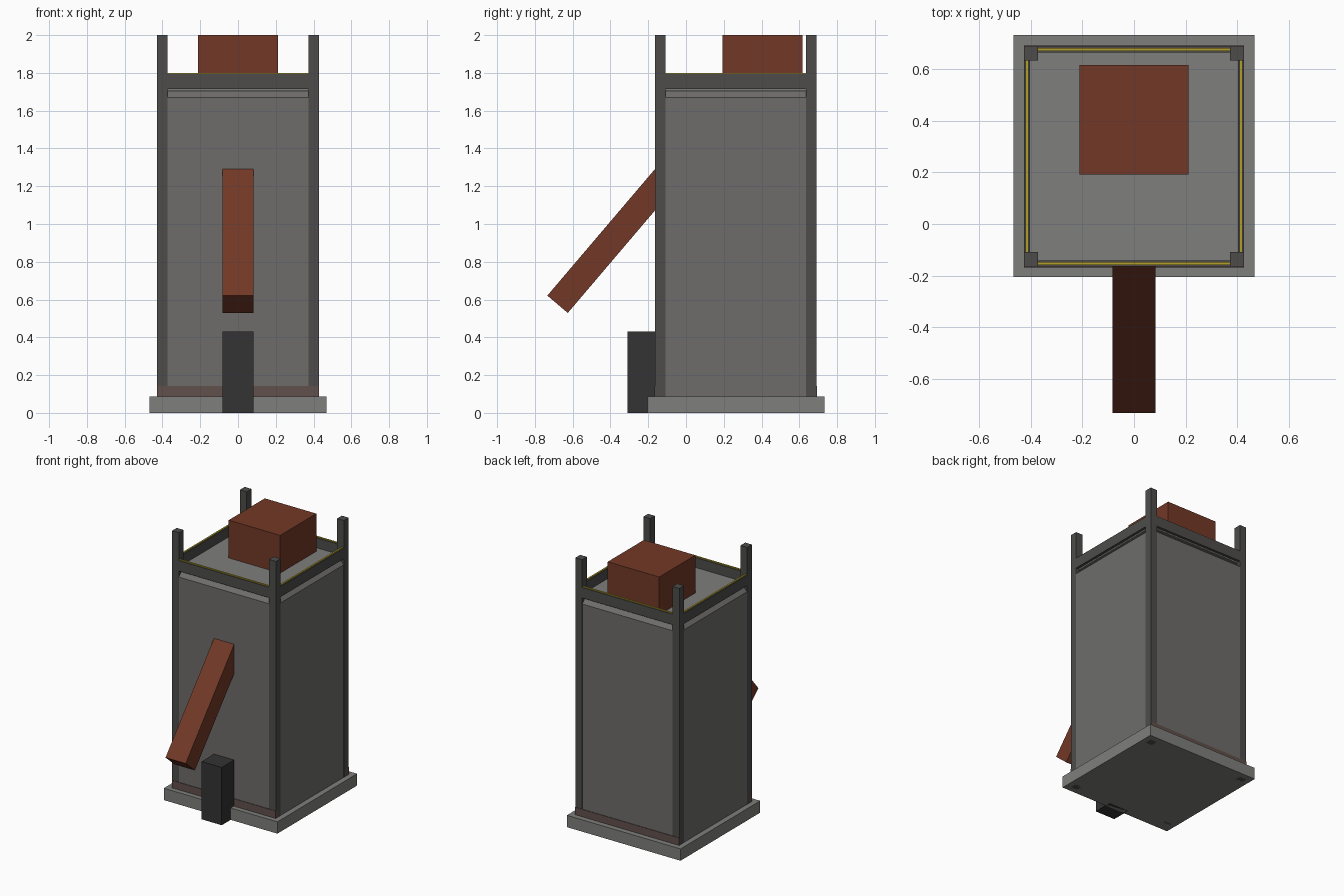
import bpy, bmesh, math
from mathutils import Vector

if "Cube" in bpy.data.objects:
    bpy.data.objects.remove(bpy.data.objects["Cube"])


def material(name, rgb):
    m = bpy.data.materials.new(name)
    m.diffuse_color = (*rgb, 1)
    m.use_nodes = True
    m.node_tree.nodes["Principled BSDF"].inputs["Base Color"].default_value = m.diffuse_color
    return m


STONE = material("grey_stone", (0.21, 0.21, 0.20))
PANEL = material("dark_grey", (0.155, 0.152, 0.148))
IRON = material("iron", (0.075, 0.073, 0.07))
BLACK = material("black", (0.035, 0.033, 0.035))
RUST = material("rust_red", (0.17, 0.04, 0.02))
BROWN = material("dull_brown", (0.12, 0.08, 0.07))
YELLOW = material("yellow", (0.45, 0.35, 0.03))


def box(name, lo, hi, mat, bevel=0):
    """Flat-faced box between two opposite corners, optionally chamfered."""
    lo, hi = Vector(lo), Vector(hi)
    bm = bmesh.new()
    bmesh.ops.create_cube(bm, size=1)
    for v in bm.verts:
        v.co = (lo + hi) / 2 + Vector(a * b for a, b in zip(v.co, hi - lo))
    if bevel:
        bmesh.ops.bevel(bm, geom=bm.edges[:], offset=bevel, segments=1, affect='EDGES')
    mesh = bpy.data.meshes.new(name)
    bm.to_mesh(mesh)
    bm.free()
    ob = bpy.data.objects.new(name, mesh)
    mesh.materials.append(mat)
    bpy.context.collection.objects.link(ob)
    return ob


X = 0.428                 # half width of the tower
Y0, Y1 = -0.165, 0.69     # front and back of the tower
POST = 0.056
TOP = 1.715

# Base slab and chamfered tower body
box("base_slab", (-0.468, -0.205, 0), (0.468, 0.733, 0.088), STONE)
box("tower_body", (-X + .001, Y0 + .001, 0.01), (X - .001, Y1 - .001, TOP), PANEL, 0.045)
box("platform_floor", (-X + .02, Y0 + .02, TOP - 0.01), (X - .02, Y1 - .02, TOP + 0.004), STONE)

# Corner posts
for sx, side in ((-1, "left"), (1, "right")):
    for y, end in ((Y0, "front"), (Y1 - POST, "back")):
        x = sx * (X - POST / 2)
        box(f"{end}_{side}_post", (x - POST / 2, y, 0), (x + POST / 2, y + POST, 2), IRON)

# Top rails between the posts, each with a thin yellow trim
RT, TR = 0.024, 0.006
for sx, side in ((-1, "left"), (1, "right")):
    x = sx * (X - RT / 2)
    for label, h, z0, z1, m in (("rail", RT / 2, TOP, 1.793, IRON),
                                ("trim", RT / 2 - TR, 1.793, 1.799, YELLOW)):
        box(f"{side}_{label}", (x - h, Y0 + POST, z0), (x + h, Y1 - POST, z1), m)
for y, end in ((Y0 + RT / 2, "front"), (Y1 - RT / 2, "back")):
    for label, h, z0, z1, m in (("rail", RT / 2, TOP, 1.793, IRON),
                                ("trim", RT / 2 - TR, 1.793, 1.799, YELLOW)):
        box(f"{end}_{label}", (-X + POST, y - h, z0), (X - POST, y + h, z1), m)

# Brown skirting strips along the front and back
box("front_skirting", (-X, Y0 - .003, 0.088), (X, Y0 + 0.03, 0.143), BROWN)
box("back_skirting", (-X, Y1 - 0.03, 0.088), (X, Y1 + .003, 0.143), BROWN)

# Crate on the platform
box("crate", (-0.212, 0.193, TOP), (0.212, 0.618, 2), RUST)

# Slanted lever rising into the front face
lever = box("lever", (-0.083, 0, -0.071), (0.083, 0.94, 0.071), RUST)
lever.location = (0, -0.68, 0.575)
lever.rotation_euler = (math.atan2(0.67, 0.57), 0, 0)

# Block standing in front of the tower
box("front_block", (-0.083, -0.31, 0), (0.083, -0.16, 0.43), BLACK)
